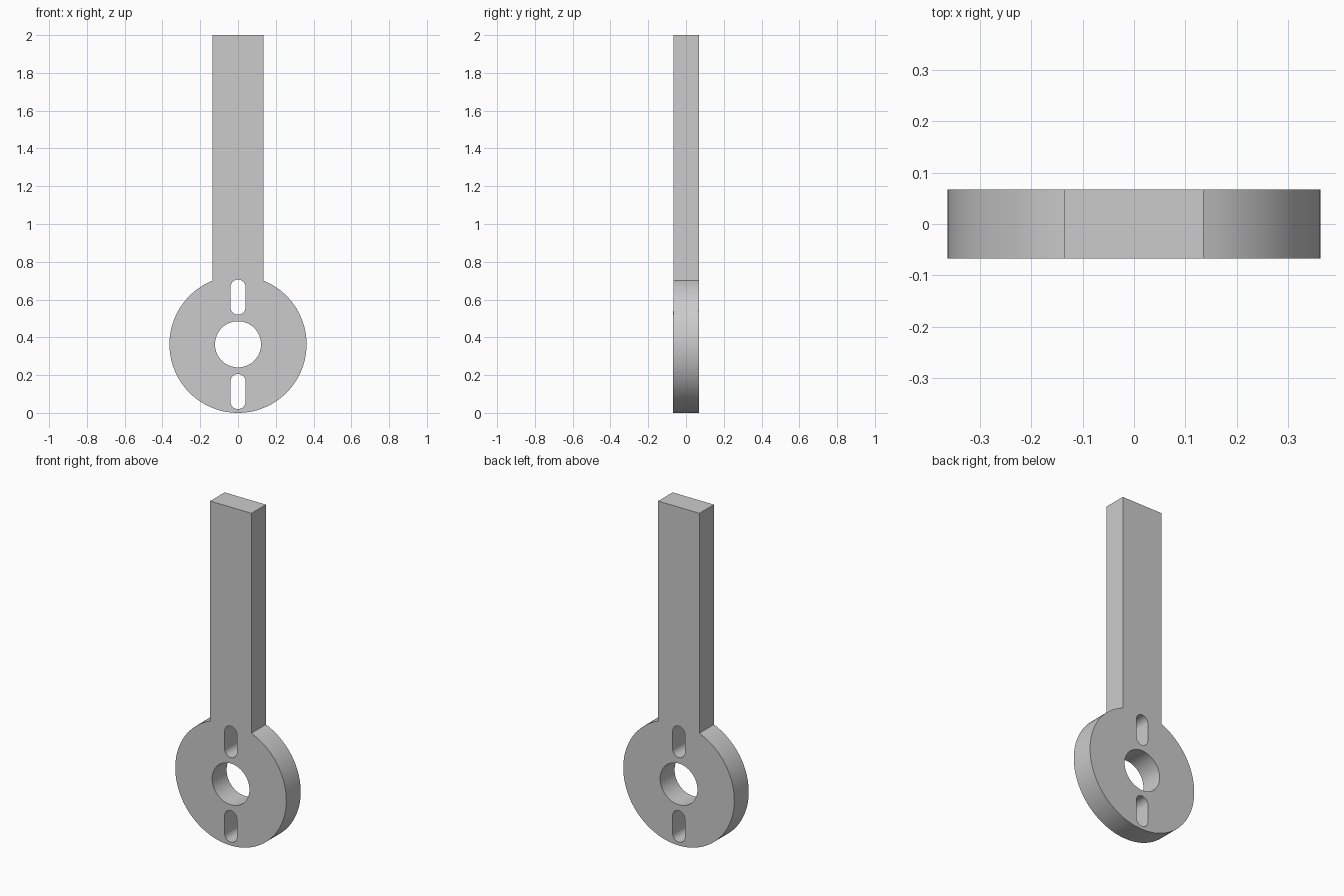
import bpy
import bmesh
from math import pi, sin, cos, asin, radians
from mathutils import Matrix

cube = bpy.data.objects.get("Cube")
if cube:
    bpy.data.objects.remove(cube, do_unlink=True)

RADIUS = 0.363        # disc radius, also its centre height
ARM = 0.135           # half width of the arm
DEPTH = 0.0675        # half thickness
HOLE = 0.122
SLOT_RADIUS = 0.04
SLOT_OFFSET = 0.25    # slot centre from disc centre
SLOT_STRAIGHT = 0.053 # half length of the straight sides

grey = bpy.data.materials.new("plain grey")
grey.use_nodes = True
colour = (0.6, 0.6, 0.6, 1)
grey.diffuse_color = colour
grey.node_tree.nodes["Principled BSDF"].inputs["Base Color"].default_value = colour


def arc(cx, cz, r, start, end, steps):
    """Points along an arc, both ends included."""
    angles = [start + (end - start) * i / steps for i in range(steps + 1)]
    return [(cx + r * cos(a), cz + r * sin(a)) for a in angles]


def slot(cz):
    """Upright slot with round ends."""
    top = arc(0, cz + SLOT_STRAIGHT, SLOT_RADIUS, 0, pi, 16)
    return top + arc(0, cz - SLOT_STRAIGHT, SLOT_RADIUS, pi, 2 * pi, 16)


# Outline: disc running into the straight arm
neck = asin(ARM / RADIUS)
outline = arc(0, RADIUS, RADIUS, pi / 2 + neck, 5 * pi / 2 - neck, 96)
outline += [(ARM, 2), (-ARM, 2)]

# Round hole and the two slots
hole = arc(0, RADIUS, HOLE, 0, 2 * pi, 64)[:-1]
loops = [outline, hole, slot(RADIUS + SLOT_OFFSET), slot(RADIUS - SLOT_OFFSET)]

# Filled, extruded profile
profile = bpy.data.curves.new("lever_profile", "CURVE")
profile.dimensions = "2D"
profile.fill_mode = "BOTH"
profile.extrude = DEPTH
for points in loops:
    spline = profile.splines.new("POLY")
    spline.points.add(len(points) - 1)
    for p, (x, z) in zip(spline.points, points):
        p.co = (x, z, 0, 1)
    spline.use_cyclic_u = True

lever = bpy.data.objects.new("lever_arm", profile)
bpy.context.collection.objects.link(lever)
bpy.ops.object.select_all(action="DESELECT")
lever.select_set(True)
bpy.context.view_layer.objects.active = lever
bpy.ops.object.convert(target="MESH")
lever = bpy.context.view_layer.objects.active

# Stand upright, weld the caps to the walls
mesh = lever.data
bm = bmesh.new()
bm.from_mesh(mesh)
bm.transform(Matrix.Rotation(pi / 2, 4, "X"))
bmesh.ops.remove_doubles(bm, verts=bm.verts, dist=0.0001)
bmesh.ops.dissolve_limit(bm, angle_limit=radians(0.5), verts=bm.verts, edges=bm.edges)
bmesh.ops.recalc_face_normals(bm, faces=bm.faces)
bm.to_mesh(mesh)
bm.free()
mesh.materials.clear()
mesh.materials.append(grey)
bpy.ops.object.shade_smooth_by_angle(angle=radians(30))
